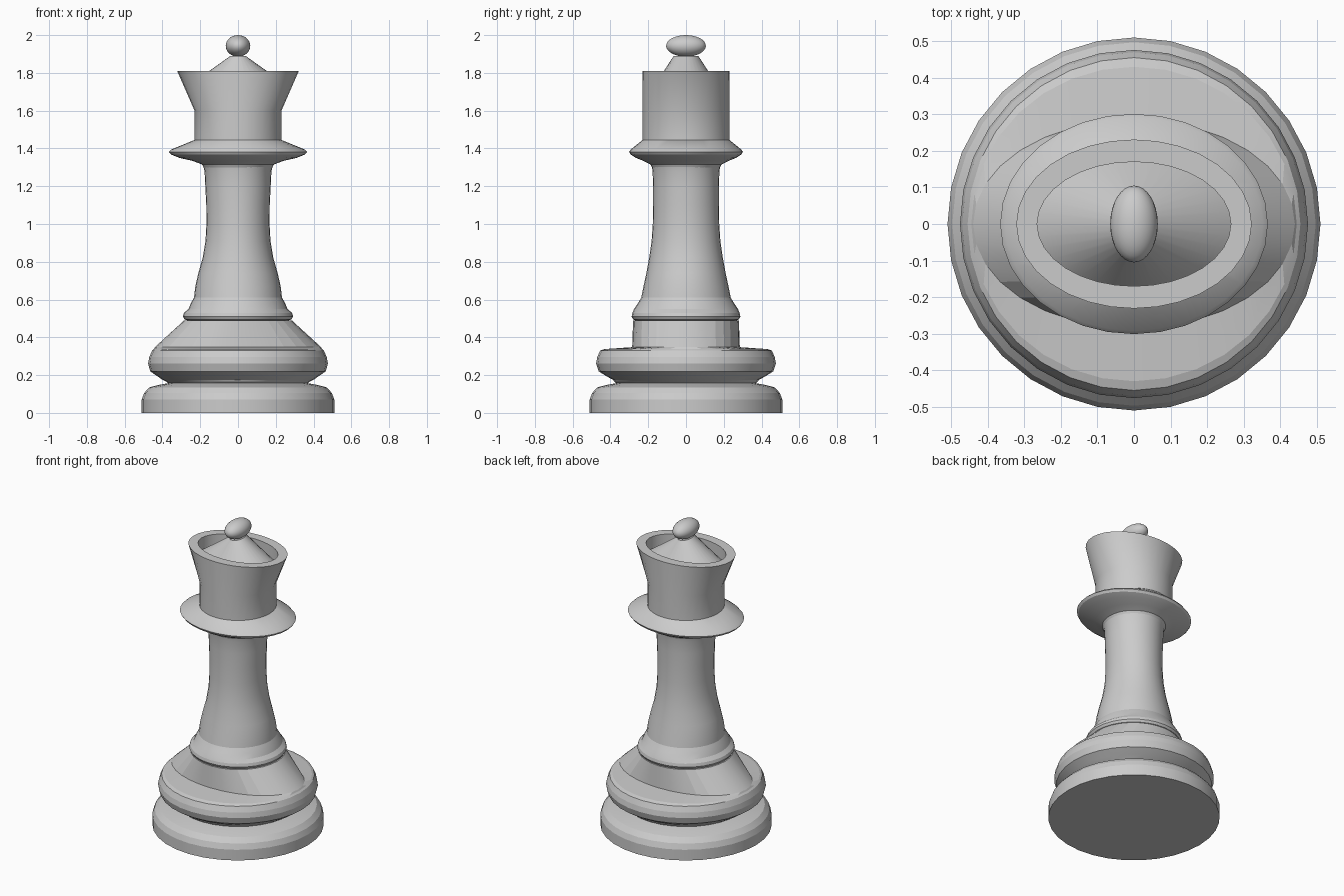
import bpy, bmesh, math

if "Cube" in bpy.data.objects:
    bpy.data.objects.remove(bpy.data.objects["Cube"])

SIDES = 32
grey = bpy.data.materials.new("plain grey")
grey.diffuse_color = (0.6, 0.6, 0.6, 1)
grey.use_nodes = True
grey.node_tree.nodes["Principled BSDF"].inputs["Base Color"].default_value = grey.diffuse_color


def finish(bm, name, smooth):
    bmesh.ops.recalc_face_normals(bm, faces=bm.faces)
    me = bpy.data.meshes.new(name)
    bm.to_mesh(me)
    bm.free()
    me.materials.append(grey)
    ob = bpy.data.objects.new(name, me)
    bpy.context.collection.objects.link(ob)
    bpy.context.view_layer.objects.active = ob
    ob.select_set(True)
    if smooth:
        bpy.ops.object.shade_smooth_by_angle(angle=math.radians(smooth))
    ob.select_set(False)
    return ob


def turned(name, rings, smooth=0):
    """Loft elliptical rings (x radius, y radius, z) and cap both ends."""
    bm = bmesh.new()
    loops = [[bm.verts.new((rx * math.cos(2 * math.pi * i / SIDES),
                            ry * math.sin(2 * math.pi * i / SIDES), z))
              for i in range(SIDES)] for rx, ry, z in rings]
    for a, b in zip(loops, loops[1:]):
        for i in range(SIDES):
            j = (i + 1) % SIDES
            bm.faces.new((a[i], a[j], b[j], b[i]))
    bm.faces.new(loops[0][::-1])
    bm.faces.new(loops[-1])
    return finish(bm, name, smooth)


# Foot: round plinth with softened shoulder, groove and bulging ring
turned("foot", [
    (.51, .51, 0), (.51, .51, .07), (.497, .497, .105), (.47, .47, .135),
    (.42, .42, .148), (.37, .37, .157), (.38, .38, .165), (.40, .385, .175),
    (.425, .42, .193), (.465, .462, .22), (.476, .476, .262),
    (.47, .47, .295), (.455, .455, .33), (.445, .43, .338),
    (.44, .285, .348), (.285, .28, .49)], 12)

# Stem: small bead, then the waisted column
turned("stem", [
    (.27, .27, .49), (.283, .28, .495), (.292, .288, .51), (.286, .284, .53),
    (.262, .275, .55), (.25, .255, .58), (.233, .237, .61), (.226, .225, .67),
    (.21, .21, .74), (.187, .195, .82), (.172, .182, .91),
    (.167, .176, 1.0), (.168, .174, 1.1), (.173, .174, 1.2),
    (.177, .177, 1.28), (.185, .182, 1.31)], 12)

# Collar: wide oval disc
turned("collar", [
    (.177, .175, 1.29), (.19, .188, 1.315), (.24, .225, 1.334), (.31, .265, 1.35),
    (.355, .293, 1.368), (.366, .301, 1.382), (.352, .292, 1.395), (.23, .23, 1.445)], 25)

# Crown: flares sideways only, hollow with a cone rising inside
turned("crown", [
    (.23, .23, 1.44), (.23, .23, 1.6), (.322, .231, 1.81),
    (.265, .17, 1.81), (.265, .17, 1.73), (.04, .065, 1.89)], 25)

# Finial: flattened ball stretched front to back
bm = bmesh.new()
bmesh.ops.create_uvsphere(bm, u_segments=32, v_segments=16, radius=1)
for v in bm.verts:
    v.co = (v.co.x * .065, v.co.y * .105, 1.943 + v.co.z * .057)
finish(bm, "finial", 40)
